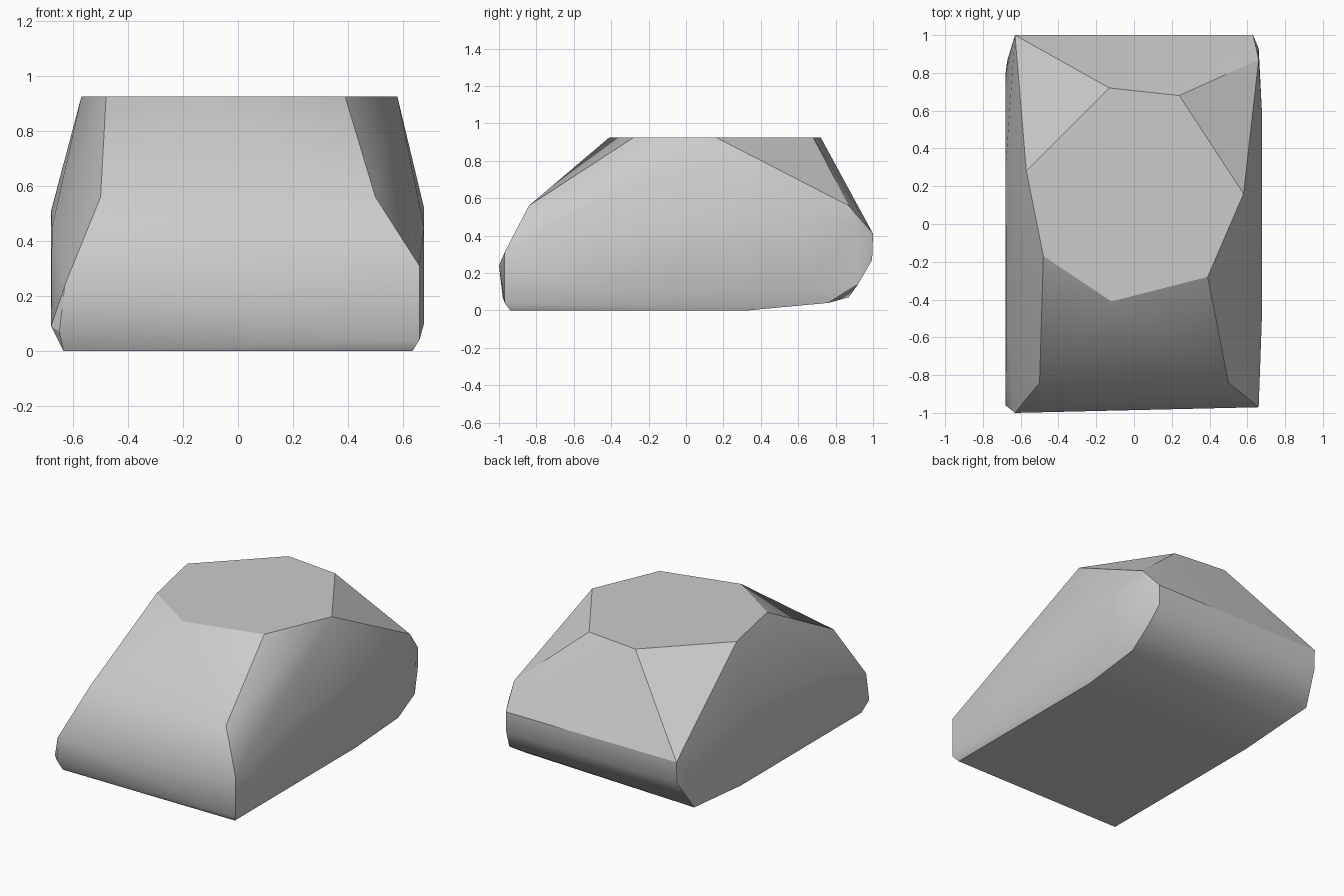
import bpy
import bmesh
import math

# Remove the default cube if present
default_cube = bpy.data.objects.get("Cube")
if default_cube:
    bpy.data.objects.remove(default_cube, do_unlink=True)


def make_material(name, colour):
    material = bpy.data.materials.new(name)
    material.use_nodes = True
    material.diffuse_color = colour
    shader = next(n for n in material.node_tree.nodes if n.type == "BSDF_PRINCIPLED")
    shader.inputs["Base Color"].default_value = colour
    return material


def level(height, outline):
    """Lift a flat outline to one height."""
    return [(x, y, height) for x, y in outline]


def both_sides(half_width, side_profile):
    """Mirror a side profile (y, z) across the middle of the stone."""
    return [(side * half_width, y, z) for y, z in side_profile for side in (-1, 1)]


corners = []

# Flat crown on top
crown_height = .925
corners += level(crown_height, [
    (-.12, -.41), (.39, -.28), (.58, .16), (.24, .68),
    (-.13, .72), (-.57, .28), (-.48, -.17),
])

# Sloping shoulders of the front
corners += both_sides(.5, [(-.84, .56)])

# Front nose, slightly skewed from right to left
corners += [(-.63, -1, .24), (.66, -.97, .31)]
corners += [(-.65, -.98, .07), (.66, -.97, .04)]

# Gently swollen flanks
corners += both_sides(.677, [(-.5, .45), (-.5, .1), (.6, .1)])
corners += [(-.68, .3, .51), (-.68, -.96, .09), (-.68, .8, .12), (.677, .6, .52)]

# Back edge with a chipped corner
corners += both_sides(.63, [(1, .41), (.995, .27)])
corners += [(.66, .87, .56), (.66, .93, .45), (.66, .92, .14)]

# Flat underside, rising towards the back
corners += both_sides(.635, [(-.94, 0), (.33, 0)])
corners += [(.65, .76, .04), (-.67, .87, .07)]

# Wrap the corners in a single closed stone
bm = bmesh.new()
for corner in corners:
    bm.verts.new(corner)
hull = bmesh.ops.convex_hull(bm, input=bm.verts)
inside = {g for g in hull["geom_interior"] + hull["geom_unused"]
          if isinstance(g, bmesh.types.BMVert)}
bmesh.ops.delete(bm, geom=list(inside), context="VERTS")
bmesh.ops.dissolve_limit(bm, angle_limit=math.radians(1),
                         verts=bm.verts, edges=bm.edges)
bmesh.ops.recalc_face_normals(bm, faces=bm.faces)

mesh = bpy.data.meshes.new("boulder")
bm.to_mesh(mesh)
bm.free()
mesh.materials.append(make_material("stone grey", (.6, .6, .6, 1)))

boulder = bpy.data.objects.new("boulder", mesh)
bpy.context.collection.objects.link(boulder)

# Soft shading on shallow facets, crisp edges on the steep ones
bpy.ops.object.select_all(action="DESELECT")
boulder.select_set(True)
bpy.context.view_layer.objects.active = boulder
bpy.ops.object.shade_smooth_by_angle(angle=math.radians(30))
